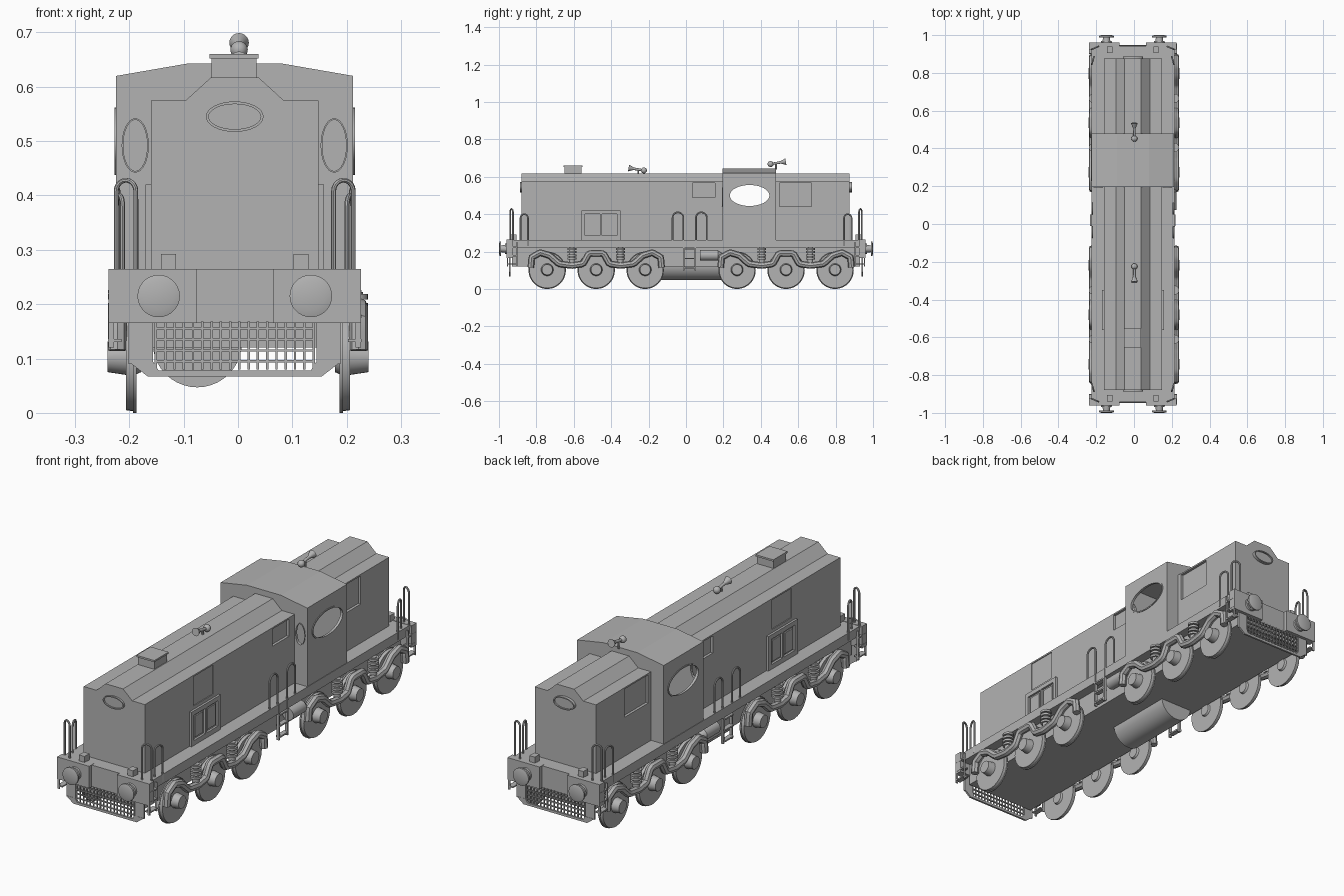
import bpy, bmesh, math
from mathutils import Vector, Matrix

if "Cube" in bpy.data.objects:
    bpy.data.objects.remove(bpy.data.objects["Cube"])

grey = bpy.data.materials.new("plain grey")
grey.diffuse_color = (0.45, 0.45, 0.45, 1)
grey.use_nodes = True
grey.node_tree.nodes["Principled BSDF"].inputs["Base Color"].default_value = grey.diffuse_color
CX = -0.006                                   # centre line of the body


def finish(name, bm, smooth=False):
    bmesh.ops.recalc_face_normals(bm, faces=bm.faces)
    me = bpy.data.meshes.new(name)
    bm.to_mesh(me)
    bm.free()
    me.materials.append(grey)
    ob = bpy.data.objects.new(name, me)
    bpy.context.collection.objects.link(ob)
    if smooth:
        bpy.ops.object.select_all(action='DESELECT')
        ob.select_set(True)
        bpy.context.view_layer.objects.active = ob
        bpy.ops.object.shade_smooth_by_angle(angle=math.radians(35))
    return ob


def prism(name, pts, axis, a, b, smooth=False):
    """Extrude a profile: (x,z) points along y, or (y,z) points along x."""
    bm = bmesh.new()
    put = (lambda p, t: (p[0], t, p[1])) if axis == 'y' else (lambda p, t: (t, p[0], p[1]))
    f = bm.faces.new([bm.verts.new(put(p, a)) for p in pts])
    r = bmesh.ops.extrude_face_region(bm, geom=[f])
    d = (0, b - a, 0) if axis == 'y' else (b - a, 0, 0)
    bmesh.ops.translate(bm, vec=d, verts=[v for v in r['geom'] if isinstance(v, bmesh.types.BMVert)])
    return finish(name, bm, smooth)


def box(name, x0, x1, y0, y1, z0, z1):
    return prism(name, [(x0, z0), (x1, z0), (x1, z1), (x0, z1)], 'y', y0, y1)


def ellipse(cu, cz, ru, rz, n=32):
    return [(cu + ru * math.cos(2 * math.pi * i / n), cz + rz * math.sin(2 * math.pi * i / n)) for i in range(n)]


def ring(name, cu, cz, ru, rz, w, axis, a, b):
    """Flat elliptical frame."""
    bm = bmesh.new()
    loops = []
    for k, t in ((0, a), (0, b), (w, b), (w, a)):
        loops.append([bm.verts.new((u, t, z) if axis == 'y' else (t, u, z))
                      for u, z in ellipse(cu, cz, ru - k, rz - k)])
    n = len(loops[0])
    for k in range(4):
        A, B = loops[k], loops[(k + 1) % 4]
        for i in range(n):
            bm.faces.new((A[i], A[(i + 1) % n], B[(i + 1) % n], B[i]))
    return finish(name, bm, True)


def cone(name, p, q, r1, r2, n=28):
    bm = bmesh.new()
    p, q = Vector(p), Vector(q)
    m = Matrix.Translation((p + q) / 2) @ (q - p).to_track_quat('Z', 'Y').to_matrix().to_4x4()
    bmesh.ops.create_cone(bm, cap_ends=True, segments=n, radius1=r1, radius2=r2, depth=(q - p).length, matrix=m)
    return finish(name, bm, True)


def tube(name, pts, r, smooth_path=False):
    cu = bpy.data.curves.new(name, 'CURVE')
    cu.dimensions = '3D'
    cu.bevel_depth, cu.bevel_resolution, cu.use_fill_caps = r, 2, True
    if smooth_path:
        sp = cu.splines.new('NURBS')
        sp.order_u, sp.use_endpoint_u, sp.resolution_u = 3, True, 5
    else:
        sp = cu.splines.new('POLY')
    sp.points.add(len(pts) - 1)
    for s, p in zip(sp.points, pts):
        s.co = (*p, 1)
    ob = bpy.data.objects.new(name, cu)
    bpy.context.collection.objects.link(ob)
    me = bpy.data.meshes.new_from_object(ob.evaluated_get(bpy.context.evaluated_depsgraph_get()))
    bpy.data.objects.remove(ob)
    bm = bmesh.new()
    bm.from_mesh(me)
    return finish(name, bm, True)


def handrail(name, p, q, z0, z1, r=0.0045):
    """Upside-down U from p to q (x, y)."""
    p, q = Vector((*p, 0)), Vector((*q, 0))
    c, h = (p + q) / 2, (p - q) / 2
    R = h.length
    arc = [c + h * math.cos(math.pi * i / 10) + Vector((0, 0, z1 - R + R * math.sin(math.pi * i / 10))) for i in range(11)]
    tube(name, [p + Vector((0, 0, z0))] + arc + [q + Vector((0, 0, z0))], r)


def cut(ob, cutters):
    for c in cutters:
        m = ob.modifiers.new("cut", 'BOOLEAN')
        m.operation, m.solver, m.object = 'DIFFERENCE', 'EXACT', c
        bpy.context.view_layer.objects.active = ob
        bpy.ops.object.modifier_apply(modifier=m.name)
        bpy.data.objects.remove(c)


# hoods with recessed side windows
half = [(0.154, 0.26), (0.154, 0.575), (0.09, 0.575), (0.044, 0.617)]
hood = [(CX + x, z) for x, z in half] + [(CX - x, z) for x, z in reversed(half)]
long_hood = prism("long_hood", hood, 'y', -0.88, 0.2)
short_hood = prism("short_hood", hood, 'y', 0.475, 0.875)
for ob, y0, y1, z0, z1 in ((long_hood, 0.035, 0.155, 0.49, 0.568), (long_hood, -0.53, -0.39, 0.435, 0.568),
                           (short_hood, 0.5, 0.67, 0.44, 0.568)):
    d = 0.004 if y0 < 0 else 0.012
    cut(ob, [box("cutter", CX + s * 0.154 - d, CX + s * 0.154 + d, y0, y1, z0, z1) for s in (-1, 1)])

# hollow cab with oval windows
cab_half = [(0.218, 0.26), (0.218, 0.62), (0.085, 0.643)]
cab = prism("cab", [(CX + x, z) for x, z in cab_half] + [(CX - x, z) for x, z in reversed(cab_half)], 'y', 0.195, 0.48)
cut(cab, [box("cutter", CX - 0.208, CX + 0.208, 0.205, 0.47, 0.27, 0.612),
          prism("cutter", ellipse(0.34, 0.5, 0.108, 0.058), 'x', -0.4, 0.4)])
cut(cab, [prism("cutter", ellipse(CX + s * 0.183, 0.492, 0.023, 0.047), 'y', 0.15, 0.25) for s in (-1, 1)])
for s in (-1, 1):
    ring("cab_side_window_frame", 0.34, 0.5, 0.112, 0.062, 0.006, 'x', CX + s * 0.215, CX + s * 0.221)
    ring("cab_front_window_frame", CX + s * 0.183, 0.492, 0.025, 0.05, 0.003, 'y', 0.192, 0.197)

# side doors on the long hood
for s in (-1, 1):
    x0, x1 = sorted((CX + s * 0.15, CX + s * 0.164))
    for a, b, c, d in ((-0.56, -0.35, 0.40, 0.42), (-0.56, -0.35, 0.26, 0.285), (-0.56, -0.54, 0.285, 0.40),
                       (-0.37, -0.35, 0.285, 0.40), (-0.46, -0.45, 0.285, 0.40)):
        box("door_frame", x0, x1, a, b, c, d)
    for a in (-0.53, -0.44):
        box("door_panel", CX + s * 0.158 - 0.004, CX + s * 0.158 + 0.002, a, a + 0.06, 0.295, 0.39)

# roof vent and horns
box("roof_vent", CX - 0.043, CX + 0.04, -0.65, -0.56, 0.61, 0.652)
box("roof_vent_lid", CX - 0.046, CX + 0.044, -0.655, -0.553, 0.652, 0.66)
for y, z, d in ((-0.225, 0.634, -1), (0.452, 0.668, 1)):
    bm = bmesh.new()
    bmesh.ops.create_uvsphere(bm, u_segments=20, v_segments=12, radius=0.016, matrix=Matrix.Translation((0.002, y, z)))
    finish("horn_ball", bm, True)
    cone("horn_tube", (0.002, y, z), (0.002, y + d * 0.06, z + 0.01), 0.006, 0.007, 14)
    cone("horn_bell", (0.002, y + d * 0.055, z + 0.009), (0.002, y + d * 0.082, z + 0.013), 0.007, 0.018, 20)
    cone("horn_foot", (0.002, y + d * 0.03, z - 0.03), (0.002, y + d * 0.03, z + 0.003), 0.005, 0.005, 10)

# deck and underframe
box("deck", CX - 0.22, CX + 0.22, -0.935, 0.935, 0.22, 0.263)
box("underframe", CX - 0.176, CX + 0.176, -0.93, 0.93, 0.12, 0.22)

# both ends
for e in (-1, 1):
    Y = lambda a, b: sorted((e * a, e * b))
    ring("headlight_frame", CX, 0.545, 0.053, 0.028, 0.005, 'y', *Y(0.87, 0.888))
    prism("headlight_lens", ellipse(CX, 0.545, 0.049, 0.024), 'y', *Y(0.87, 0.882))
    box("headstock_middle", CX - 0.07, CX + 0.07, *Y(0.92, 0.942), 0.165, 0.264)
    for s in (-1, 1):
        X = lambda a, b: sorted((CX + s * a, CX + s * b))
        box("headstock", *X(0.07, 0.232), *Y(0.925, 0.96), 0.165, 0.265)
        x = CX + s * 0.14
        cone("buffer_stem", (x, e * 0.955, 0.215), (x, e * 0.99, 0.215), 0.022, 0.018)
        cone("buffer_base", (x, e * 0.955, 0.215), (x, e * 0.968, 0.215), 0.03, 0.028)
        cone("buffer_disc", (x, e * 0.988, 0.215), (x, e * 0.996, 0.215), 0.039, 0.039)
        cone("buffer_face", (x, e * 0.996, 0.215), (x, e, 0.215), 0.039, 0.026)
        box("lamp_box", *X(0.108, 0.136), *Y(0.905, 0.94), 0.262, 0.292)
        # corner rails and steps
        handrail("corner_rail", (CX + s * 0.218, e * 0.925), (CX + s * 0.182, e * 0.94), 0.255, 0.428)
        handrail("corner_rail", (CX + s * 0.218, e * 0.845), (CX + s * 0.206, e * 0.885), 0.23, 0.4)
        for y in (0.90, 0.952):
            box("corner_step_side", *X(0.222, 0.232), *Y(y, y + 0.005), 0.12, 0.25)
        for z in (0.13, 0.175, 0.22):
            box("corner_step", *X(0.208, 0.233), *Y(0.9, 0.955), z, z + 0.006)
    # pilot grille
    for i in range(18):
        x = CX - 0.145 + 0.29 * i / 17
        if i % 1 == 0:
            box("grille_bar", x - 0.0022, x + 0.0022, *Y(0.94, 0.945), 0.08, 0.168)
    for z in (0.095, 0.115, 0.135, 0.155):
        box("grille_rail", CX - 0.147, CX + 0.147, *Y(0.939, 0.946), z - 0.002, z + 0.002)
    prism("pilot_bar", [(CX - 0.195, 0.094), (CX - 0.16, 0.067), (CX + 0.16, 0.067), (CX + 0.195, 0.094),
                        (CX + 0.15, 0.094), (CX + 0.14, 0.078), (CX - 0.14, 0.078), (CX - 0.15, 0.094)], 'y', *Y(0.938, 0.947))
    for s in (-1, 1):
        box("pilot_post", *sorted((CX + s * 0.15, CX + s * 0.195)), *Y(0.938, 0.946), 0.09, 0.168)

# bogies: wheels, axle boxes, wavy side frames and springs
wave = [(-0.35, 0.115), (-0.345, 0.17), (-0.30, 0.195), (-0.25, 0.18), (-0.2, 0.135), (-0.13, 0.125), (-0.07, 0.135),
        (-0.04, 0.19), (0.04, 0.19), (0.07, 0.135), (0.13, 0.125), (0.2, 0.135), (0.25, 0.18), (0.30, 0.195),
        (0.345, 0.17), (0.35, 0.115)]
for s in (-1, 1):
    for c in (-0.48, 0.535):
        for d in (-0.262, 0, 0.262):
            y = c + d
            cone("wheel", (s * 0.192, y, 0.1), (s * 0.206, y, 0.1), 0.097, 0.095, 40)
            cone("wheel_flange", (s * 0.187, y, 0.1), (s * 0.193, y, 0.1), 0.1, 0.1, 40)
            cone("wheel_inner_hub", (s * 0.178, y, 0.1), (s * 0.19, y, 0.1), 0.025, 0.03)
            cone("axle_box", (s * 0.2, y, 0.103), (s * 0.24, y, 0.103), 0.034, 0.028)
        tube("bogie_side_frame", [(s * 0.222, c + y, z) for y, z in wave], 0.0175, True)
        for d in (-0.13, 0.13):
            for k in range(4):
                z = 0.158 + 0.017 * k
                cone("spring_coil", (s * 0.215, c + d, z), (s * 0.215, c + d, z + 0.01), 0.024, 0.024, 20)
            cone("spring_core", (s * 0.215, c + d, 0.13), (s * 0.215, c + d, 0.222), 0.015, 0.015, 16)
    # mid-side handrails and ladder
    x = CX + s * 0.215
    for y in (-0.043, 0.082):
        handrail("side_rail", (x, y - 0.029), (x, y + 0.029), 0.24, 0.41)
    for y in (-0.012, 0.05):
        box("ladder_side", x - 0.004, x + 0.008, y - 0.004, y + 0.004, 0.1, 0.262)
    for z in (0.11, 0.16, 0.21):
        box("ladder_step", x - 0.012, x + 0.01, -0.01, 0.05, z, z + 0.007)
    # side air tank
    cone("air_tank", (s * 0.198, 0.075, 0.18), (s * 0.198, 0.17, 0.18), 0.028, 0.028)
    cone("air_tank_end", (s * 0.198, 0.17, 0.18), (s * 0.198, 0.19, 0.18), 0.028, 0.014)

# fuel tank slung below the floor
cone("fuel_tank", (-0.075, -0.13, 0.129), (-0.075, 0.2, 0.129), 0.082, 0.082, 40)
